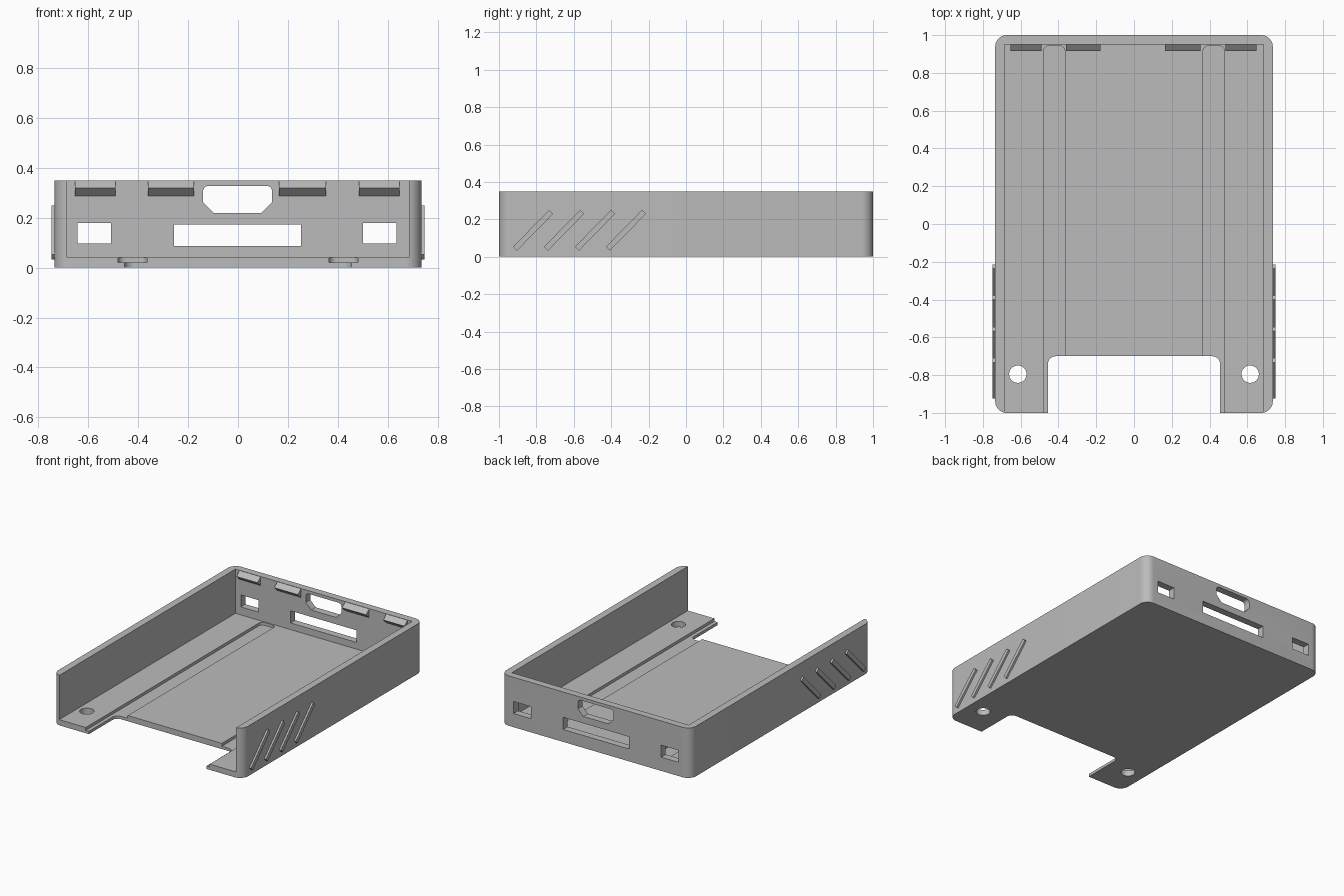
import bpy
import bmesh
import math
from mathutils import Vector

if "Cube" in bpy.data.objects:
    bpy.data.objects.remove(bpy.data.objects["Cube"], do_unlink=True)

# Single grey plastic
grey = bpy.data.materials.new("grey plastic")
grey.use_nodes = True
grey.diffuse_color = (0.5, 0.5, 0.5, 1)
grey.node_tree.nodes["Principled BSDF"].inputs["Base Color"].default_value = (0.5, 0.5, 0.5, 1)


def outline(corners):
    """Closed outline from (x, y, radius, steps) corners; one step is a chamfer."""
    points = []
    for i, (x, y, r, steps) in enumerate(corners):
        p = Vector((x, y))
        if r == 0:
            points.append(p)
            continue
        before = (Vector(corners[i - 1][:2]) - p).normalized()
        after = (Vector(corners[(i + 1) % len(corners)][:2]) - p).normalized()
        centre = p + r * (before + after)
        for s in range(steps + 1):
            t = math.pi / 2 * s / steps
            points.append(centre - r * (math.cos(t) * after + math.sin(t) * before))
    return points


def box(x0, x1, y0, y1, low=(0, 1), high=(0, 1)):
    """Rectangle outline with its own rounding for the low and high corners."""
    return outline([(x0, y0, *low), (x1, y0, *low), (x1, y1, *high), (x0, y1, *high)])


def prism(name, points, axis, lo, hi):
    """Extrude a flat outline along an axis."""
    place = {"x": lambda a, b, h: (h, a, b),
             "y": lambda a, b, h: (a, h, b),
             "z": lambda a, b, h: (a, b, h)}[axis]
    bm = bmesh.new()
    rings = [[bm.verts.new(place(a, b, h)) for a, b in points] for h in (lo, hi)]
    for ring in rings:
        bm.faces.new(ring)
    n = len(points)
    for i in range(n):
        j = (i + 1) % n
        bm.faces.new((rings[0][i], rings[0][j], rings[1][j], rings[1][i]))
    bmesh.ops.recalc_face_normals(bm, faces=bm.faces)
    mesh = bpy.data.meshes.new(name)
    bm.to_mesh(mesh)
    bm.free()
    mesh.materials.append(grey)
    obj = bpy.data.objects.new(name, mesh)
    bpy.context.scene.collection.objects.link(obj)
    return obj


def activate(obj):
    bpy.ops.object.select_all(action="DESELECT")
    obj.select_set(True)
    bpy.context.view_layer.objects.active = obj


def cut(target, cutter):
    cutter.hide_render = True
    mod = target.modifiers.new("cut", "BOOLEAN")
    mod.operation = "DIFFERENCE"
    mod.solver = "EXACT"
    mod.object = cutter
    activate(target)
    bpy.ops.object.modifier_apply(modifier=mod.name)
    bpy.data.objects.remove(cutter, do_unlink=True)


# Tray body: rounded block hollowed out and open at the front
tray = prism("tray", box(-0.735, 0.735, -1, 1, (0.062, 10), (0.062, 10)), "z", 0, 0.35)
cut(tray, prism("cavity", box(-0.685, 0.685, -1.2, 0.95), "z", 0.04, 0.5))

# Notch in the front of the floor
cut(tray, prism("notch", box(-0.455, 0.455, -1.2, -0.7, (0, 1), (0.04, 8)), "z", -0.1, 0.2))

# Long floor grooves and screw holes, one per side
for side in (-1, 1):
    x = side * 0.4225
    cut(tray, prism("groove", box(x - 0.0575, x + 0.0575, -1.2, 0.943, (0, 1), (0.03, 6)),
                    "z", 0.02, 0.2))
    circle = [(side * 0.615 + 0.046 * math.cos(a * math.pi / 16),
               -0.795 + 0.046 * math.sin(a * math.pi / 16)) for a in range(32)]
    cut(tray, prism("screw_hole", circle, "z", -0.1, 0.2))

# Port openings through the back wall
ports = [box(-0.257, 0.253, 0.087, 0.172),
         box(-0.643, -0.508, 0.096, 0.18),
         box(0.5, 0.635, 0.096, 0.18),
         box(-0.14, 0.137, 0.22, 0.328, (0.042, 1), (0.022, 5))]
for port in ports:
    cut(tray, prism("port", port, "y", 0.9, 1.1))

activate(tray)
bpy.ops.object.shade_smooth_by_angle(angle=math.radians(30))

# Wedge-shaped snap clips along the top of the back wall
clip_profile = [(0.952, 0.35), (0.915, 0.32), (0.952, 0.285)]
for i, (x0, x1) in enumerate([(-0.653, -0.49), (-0.36, -0.177), (0.165, 0.352), (0.485, 0.648)]):
    prism(f"snap_clip_{i + 1}", clip_profile, "x", x0, x1)

# Slanted grip ribs on both outer sides
for label, side in (("left", 1), ("right", -1)):
    for i in range(4):
        y = -0.925 + 0.1655 * i
        rib = [(y, 0.053), (y + 0.021, 0.032), (y + 0.215, 0.23), (y + 0.193, 0.25)]
        prism(f"{label}_grip_rib_{i + 1}", rib, "x", *sorted((side * 0.733, side * 0.748)))
